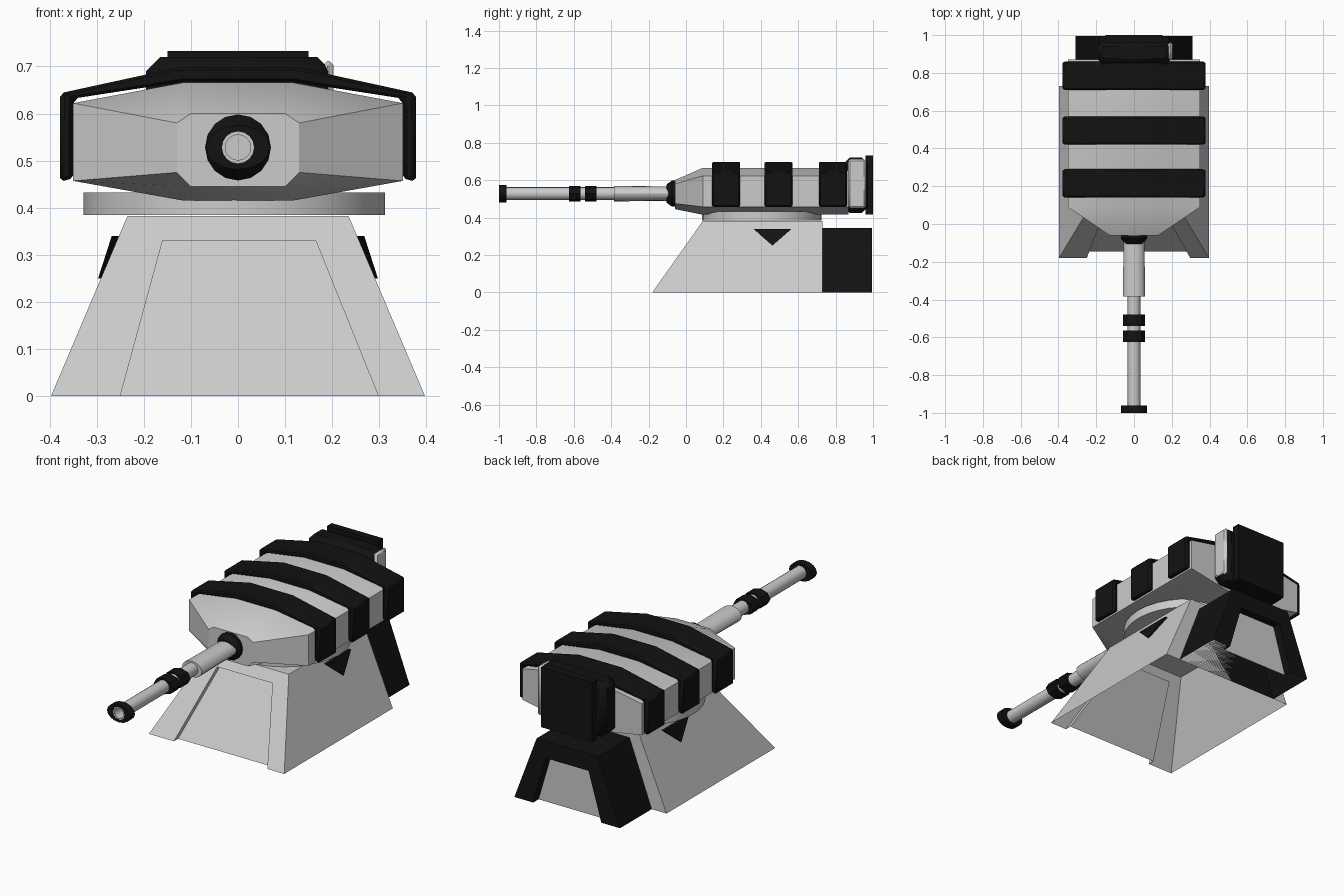
import bpy, bmesh, math

if "Cube" in bpy.data.objects:
    bpy.data.objects.remove(bpy.data.objects["Cube"])


def material(name, value):
    m = bpy.data.materials.new(name)
    m.diffuse_color = (value, value, value, 1)
    m.use_nodes = True
    m.node_tree.nodes["Principled BSDF"].inputs["Base Color"].default_value = m.diffuse_color
    return m


BLACK = material("black", 0.006)
GREY = material("grey", 0.8)


def build(name, verts, faces, mat=None, bevel=0, angle=30):
    me = bpy.data.meshes.new(name)
    me.from_pydata(verts, [], faces)
    bm = bmesh.new()
    bm.from_mesh(me)
    bmesh.ops.recalc_face_normals(bm, faces=bm.faces)
    bm.to_mesh(me)
    bm.free()
    ob = bpy.data.objects.new(name, me)
    bpy.context.collection.objects.link(ob)
    if mat:
        me.materials.append(mat)
    if bevel:
        b = ob.modifiers.new("bevel", 'BEVEL')
        b.width, b.segments = bevel, 1
    bpy.ops.object.select_all(action='DESELECT')
    ob.select_set(True)
    bpy.context.view_layer.objects.active = ob
    bpy.ops.object.shade_smooth_by_angle(angle=math.radians(angle))
    return ob


def loft(name, rings, mat=None, bevel=0, caps=True):
    n = len(rings[0])
    verts = [p for r in rings for p in r]
    faces = [(k * n + i, k * n + (i + 1) % n, (k + 1) * n + (i + 1) % n, (k + 1) * n + i)
             for k in range(len(rings) - 1) for i in range(n)]
    if caps:
        faces += [tuple(range(n)), tuple(range(len(verts) - n, len(verts)))]
    return build(name, verts, faces, mat, bevel)


def box(name, x0, x1, y0, y1, z0, z1, mat=None, bevel=0):
    ring = [(x0, z0), (x1, z0), (x1, z1), (x0, z1)]
    return loft(name, [[(x, y, z) for x, z in ring] for y in (y0, y1)], mat, bevel)


AXIS = 0.528


def barrel_part(name, profile, mat=None, sides=16):
    # profile rows: y, x radius, z radius
    rings = [[(rx * math.cos(2 * math.pi * i / sides), y,
               AXIS + rz * math.sin(2 * math.pi * i / sides)) for i in range(sides)]
             for y, rx, rz in profile]
    return loft(name, rings, mat)


def recessed_shell(name, outer, inner, face_y, depth, back_y, mat=None):
    # open-bottomed block whose outer face has a recessed panel
    verts = ([(x, face_y(z), z) for x, z in outer] + [(x, face_y(z), z) for x, z in inner]
             + [(x, face_y(z) + depth, z) for x, z in inner] + [(x, back_y, z) for x, z in outer])
    faces = [(8, 9, 10, 11), (12, 13, 14, 15)]
    for i in range(3):
        faces += [(i, i + 1, i + 5, i + 4), (i + 4, i + 5, i + 9, i + 8), (i, i + 1, i + 13, i + 12)]
    ob = build(name, verts, faces, mat)
    if mat:
        ob.data.materials.append(GREY)
        ob.data.polygons[0].material_index = 1
    return ob


# pedestal and rear support
recessed_shell("pedestal", [(-.397, 0), (-.235, .382), (.235, .382), (.397, 0)],
               [(-.25, 0), (-.16, .33), (.165, .33), (.298, 0)],
               lambda z: -.18 + z * .27 / .382, .035, .73)
recessed_shell("rear_support", [(-.31, 0), (-.18, .345), (.18, .345), (.31, 0)],
               [(-.2, 0), (-.125, .255), (.125, .255), (.2, 0)],
               lambda z: .995, -.045, .73, BLACK)

# triangular side markers
for s, side in ((1, "right"), (-1, "left")):
    loft(side + "_marker",
         [[(s * (.248 + t), .36, .34), (s * (.248 + t), .565, .34), (s * (.287 + t * .5), .462, .25)]
          for t in (0, .02)], BLACK)

# swivel ring
loft("swivel_ring", [[(-.008 + .32 * math.cos(math.pi * i / 16), .405 + .32 * math.sin(math.pi * i / 16), z)
                      for i in range(32)] for z in (.385, .432)])


# turret body
def body_ring(y, tx, tz, sx, sz1, sz0, bz):
    half = [(tx, tz), (sx, sz1), (sx, sz0), (tx, bz)]
    return [(x, y, z) for x, z in half] + [(-x, y, z) for x, z in reversed(half)]


loft("turret_body", [body_ring(-.06, .1, .6, .13, .58, .475, .445),
                     body_ring(.09, .115, .666, .35, .622, .457, .415),
                     body_ring(.87, .115, .666, .35, .622, .457, .415)])

# armour bands draped over the body
outline = [(-.378, .455), (-.378, .643), (-.125, .698), (.125, .698), (.378, .643), (.378, .455),
           (.348, .463), (.348, .632), (.115, .668), (-.115, .668), (-.348, .632), (-.348, .463)]
for k, y in enumerate((.14, .42, .71)):
    vs = [(x, yy, z) for yy in (y, y + .15) for x, z in outline]
    fs = [(i, (i + 1) % 12, (i + 1) % 12 + 12, i + 12) for i in range(12)]
    for o in (0, 12):
        fs += [(o + i, o + i + 1, o + 10 - i, o + 11 - i) for i in range(5)]
    build("armour_band_%d" % (k + 1), vs, fs, BLACK, .01)

# rear pack
box("rear_pack", -.195, .198, .845, .97, .425, .72, BLACK, .03)
box("pack_side_panel", .18, .203, .868, .962, .45, .712, GREY, .01)
box("pack_plate", -.15, .15, .96, 1, .415, .733, BLACK)

# barrel
barrel_part("barrel_collar", [(-.05, .07, .07), (-.075, .07, .07), (-.105, .048, .048)], BLACK)
barrel_part("barrel_sleeve", [(-.09, .056, .038), (-.385, .058, .042)])
barrel_part("barrel_tube", [(-.37, .034, .034), (-.999, .034, .034), (-.999, .027, .027), (-.9, .027, .027)])
for k, y in enumerate((-.625, -.54)):
    barrel_part("barrel_clamp_%d" % (k + 1), [(y, .058, .042), (y + .062, .058, .042)], BLACK, 8)
muzzle = [(-.96, .034, .034), (-.96, .068, .047), (-1, .068, .047), (-1, .034, .034)]
sides = 16
loft("muzzle_ring", [[(rx * math.cos(math.pi * i / 8), y, AXIS + rz * math.sin(math.pi * i / 8))
                      for i in range(sides)] for y, rx, rz in muzzle], BLACK, caps=False)
